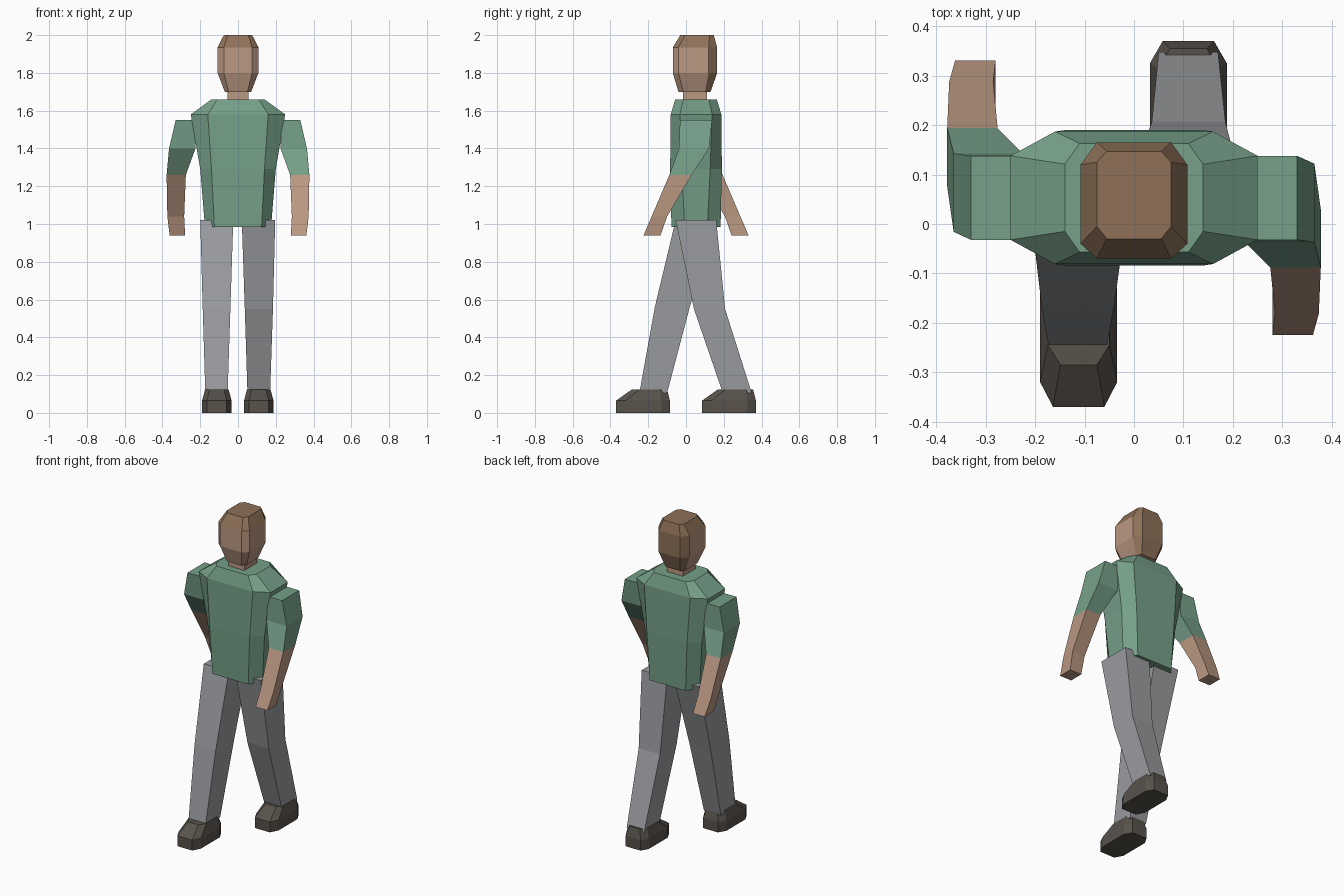
import bpy
import bmesh

if "Cube" in bpy.data.objects:
    bpy.data.objects.remove(bpy.data.objects["Cube"])

MID_Y = 0.053  # depth of the body's centre line


def material(name, rgb):
    lin = [((c / 255 + 0.055) / 1.055) ** 2.4 for c in rgb] + [1]
    mat = bpy.data.materials.new(name)
    mat.use_nodes = True
    mat.diffuse_color = lin
    mat.node_tree.nodes["Principled BSDF"].inputs["Base Color"].default_value = lin
    return mat


shirt = material("green shirt", (118, 160, 137))
trousers = material("grey trousers", (155, 156, 160))
leather = material("dark shoe", (88, 82, 75))
skin = material("skin", (186, 152, 130))
hair = material("brown hair", (142, 113, 88))


def box_ring(z, x0, x1, y0, y1):
    return [(x0, y0, z), (x1, y0, z), (x1, y1, z), (x0, y1, z)]


def octagon(z, x, xc, y0, y0c, y1c, y1, cx=0):
    """Chamfered rectangle: half width x, narrowed to xc at y0 and y1."""
    pts = [(-xc, y0), (xc, y0), (x, y0c), (x, y1c),
           (xc, y1), (-xc, y1), (-x, y1c), (-x, y0c)]
    return [(cx + px, py, z) for px, py in pts]


def loft(name, rings, mats, rule=None, turn=False):
    """Skin a stack of rings, capped at both ends; turn spins it half round."""
    bm = bmesh.new()
    loops = []
    for ring in rings:
        if turn:
            ring = [(-x, 2 * MID_Y - y, z) for x, y, z in ring]
        loops.append([bm.verts.new(p) for p in ring])
    for a, b in zip(loops, loops[1:]):
        for i in range(len(a)):
            j = (i + 1) % len(a)
            bm.faces.new((a[i], a[j], b[j], b[i]))
    bm.faces.new(loops[0])
    bm.faces.new(loops[-1])
    bmesh.ops.recalc_face_normals(bm, faces=bm.faces)
    if rule:
        for f in bm.faces:
            f.material_index = rule(f)
    mesh = bpy.data.meshes.new(name)
    bm.to_mesh(mesh)
    bm.free()
    for m in mats:
        mesh.materials.append(m)
    obj = bpy.data.objects.new(name, mesh)
    bpy.context.collection.objects.link(obj)
    return obj


def sym(z, x, xc, half, halfc):
    """Octagon centred on the body's depth."""
    return octagon(z, x, xc, MID_Y - half, MID_Y - halfc, MID_Y + halfc, MID_Y + half)


# Torso
loft("torso", [sym(0.985, 0.175, 0.125, 0.13, 0.06),
               sym(1.29, 0.20, 0.14, 0.137, 0.075),
               sym(1.58, 0.25, 0.16, 0.134, 0.085),
               sym(1.66, 0.14, 0.11, 0.11, 0.068)], [shirt])

# Neck and head, with hair over the crown and back
loft("neck", [box_ring(1.64, -0.055, 0.055, -0.015, 0.11),
              box_ring(1.73, -0.055, 0.055, -0.015, 0.11)], [skin])
loft("head", [octagon(1.70, 0.07, 0.05, -0.04, -0.015, 0.10, 0.13),
              octagon(1.80, 0.108, 0.075, -0.07, -0.04, 0.12, 0.165),
              octagon(1.935, 0.108, 0.075, -0.07, -0.04, 0.12, 0.165),
              octagon(2.0, 0.075, 0.055, -0.03, -0.005, 0.125, 0.147)],
     [skin, hair],
     lambda f: int(f.calc_center_median().z > 1.94 or f.normal.y > 0.4))

# Arms: the left swings forward, the right is the same arm turned round
for side, turn in (("left", False), ("right", True)):
    loft(side + "_sleeve", [box_ring(1.55, 0.23, 0.33, -0.032, 0.138),
                            box_ring(1.40, 0.225, 0.365, -0.037, 0.122),
                            box_ring(1.26, 0.276, 0.378, -0.088, 0.03)],
         [shirt], turn=turn)
    loft(side + "_forearm", [box_ring(1.26, 0.276, 0.378, -0.088, 0.03),
                             box_ring(1.04, 0.285, 0.374, -0.182, -0.10),
                             box_ring(0.94, 0.28, 0.362, -0.225, -0.135)],
         [skin], turn=turn)

# Legs: hip, knee and ankle sections, the right one stepping forward
loft("right_leg", [box_ring(1.02, -0.20, -0.025, -0.055, 0.155),
                   box_ring(0.56, -0.187, -0.04, -0.165, 0.02),
                   box_ring(0.105, -0.173, -0.055, -0.247, -0.10)], [trousers])
loft("left_leg", [box_ring(1.02, 0.02, 0.197, -0.055, 0.16),
                  box_ring(0.55, 0.036, 0.185, 0.042, 0.207),
                  box_ring(0.105, 0.05, 0.17, 0.195, 0.348)], [trousers])

# Shoes: level soles with a sloping toe
for side, cx, y in (("right", -0.112, -0.37), ("left", 0.11, 0.085)):
    loft(side + "_shoe",
         [octagon(0, 0.078, 0.052, y, y + 0.05, y + 0.24, y + 0.285, cx),
          octagon(0.065, 0.078, 0.052, y, y + 0.05, y + 0.24, y + 0.285, cx),
          octagon(0.125, 0.062, 0.037, y + 0.085, y + 0.125, y + 0.23, y + 0.27, cx)],
         [leather])
